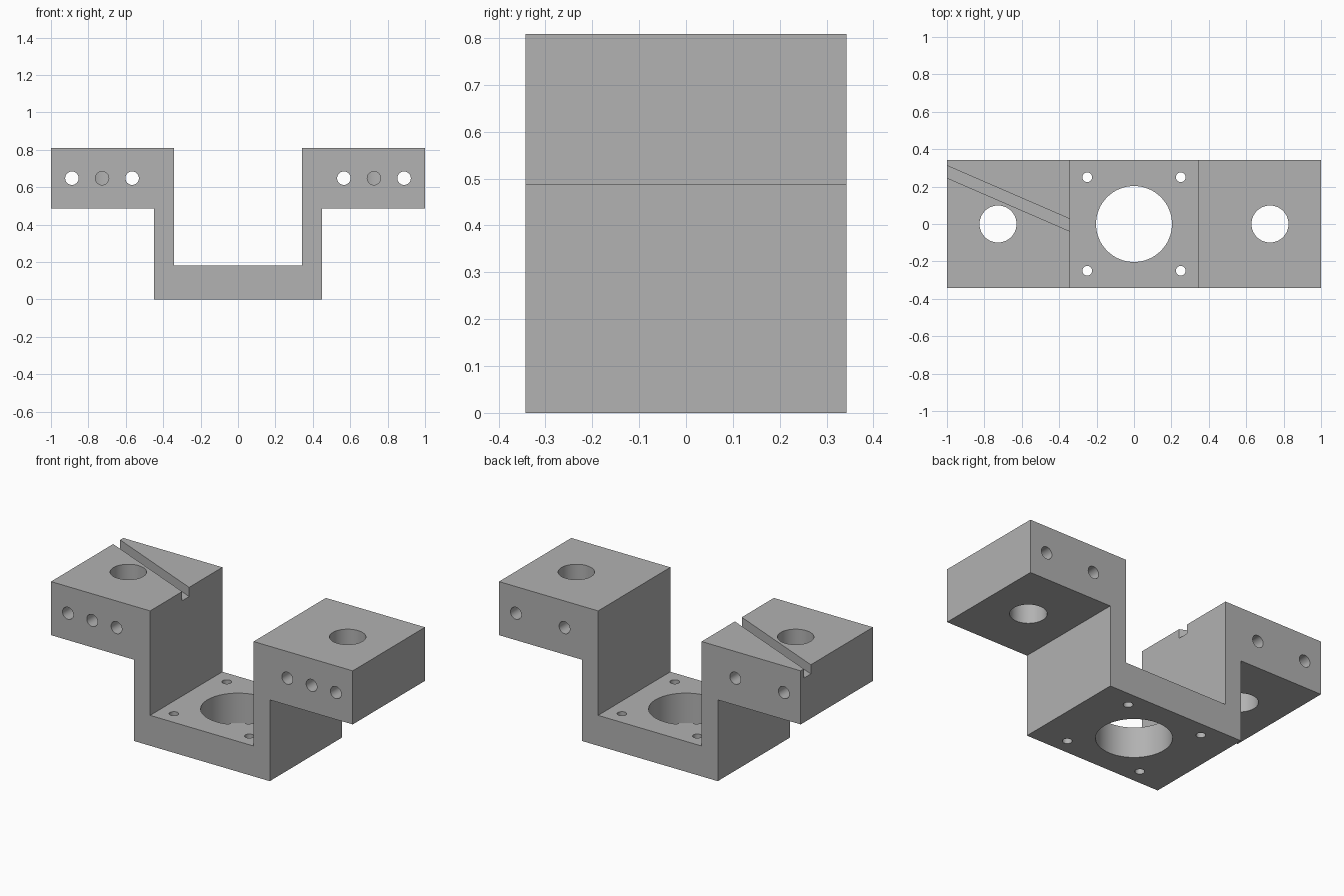
import bpy, bmesh, math
from mathutils import Matrix

cube = bpy.data.objects.get("Cube")
if cube:
    bpy.data.objects.remove(cube, do_unlink=True)

DEPTH = 0.342      # half depth of the bracket
TOP = 0.808
EAR_Z = 0.487      # underside of the ears
EAR_X = 0.727      # centre of each ear
HOLE_Z = 0.648

grey = bpy.data.materials.new("machined grey")
grey.use_nodes = True
colour = (0.445, 0.445, 0.445, 1)
grey.diffuse_color = colour
grey.node_tree.nodes["Principled BSDF"].inputs["Base Color"].default_value = colour


def make_object(name, bm):
    bmesh.ops.recalc_face_normals(bm, faces=bm.faces)
    mesh = bpy.data.meshes.new(name)
    bm.to_mesh(mesh)
    bm.free()
    mesh.materials.append(grey)
    obj = bpy.data.objects.new(name, mesh)
    bpy.context.collection.objects.link(obj)
    return obj


def cut(bm):
    """Subtract a cutter from the bracket and discard it."""
    cutter = make_object("cutter", bm)
    cutter.hide_render = True
    mod = bracket.modifiers.new("cut", 'BOOLEAN')
    mod.operation = 'DIFFERENCE'
    mod.solver = 'EXACT'
    mod.object = cutter
    bpy.ops.object.modifier_apply(modifier=mod.name)
    bpy.data.objects.remove(cutter, do_unlink=True)


def drill(centre, radius, length, along_y=False, sides=48):
    bm = bmesh.new()
    turn = Matrix.Rotation(math.pi / 2, 4, 'X') if along_y else Matrix()
    bmesh.ops.create_cone(bm, cap_ends=True, segments=sides, radius1=radius,
                          radius2=radius, depth=length,
                          matrix=Matrix.Translation(centre) @ turn)
    cut(bm)


# Bracket body: mirrored hat profile extruded front to back
half = [(0.45, 0), (0.45, EAR_Z), (1, EAR_Z), (1, TOP), (0.343, TOP), (0.343, 0.182)]
profile = half + [(-x, z) for x, z in reversed(half)]
bm = bmesh.new()
face = bm.faces.new([bm.verts.new((x, -DEPTH, z)) for x, z in profile])
side = bmesh.ops.extrude_face_region(bm, geom=[face])["geom"]
bmesh.ops.translate(bm, vec=(0, 2 * DEPTH, 0),
                    verts=[v for v in side if isinstance(v, bmesh.types.BMVert)])
bracket = make_object("bracket", bm)
bpy.context.view_layer.objects.active = bracket
bracket.select_set(True)

# Base plate: large bore and four screw holes
drill((0, 0, 0.09), 0.203, 0.4, sides=64)
for sx in (-1, 1):
    for sy in (-1, 1):
        drill((sx * 0.25, sy * 0.25, 0.09), 0.026, 0.4, sides=32)

# Ears: vertical bore, two through holes, front hole running into the bore
for s in (-1, 1):
    drill((s * EAR_X, 0, HOLE_Z), 0.099, 0.6)
    for offset in (-0.161, 0.161):
        drill((s * EAR_X + offset, 0, HOLE_Z), 0.036, 1, True, 32)
    drill((s * EAR_X, -0.25, HOLE_Z), 0.036, 0.4, True, 32)

# Slanted groove across the top of the right ear
bm = bmesh.new()
place = (Matrix.Translation((-0.672, 0.137, TOP))
         @ Matrix.Rotation(math.atan2(-0.285, 0.657), 4, 'Z')
         @ Matrix.Diagonal((0.9, 0.06, 0.11, 1)))
bmesh.ops.create_cube(bm, size=1, matrix=place)
cut(bm)

bpy.ops.object.shade_smooth_by_angle(angle=math.radians(30))
